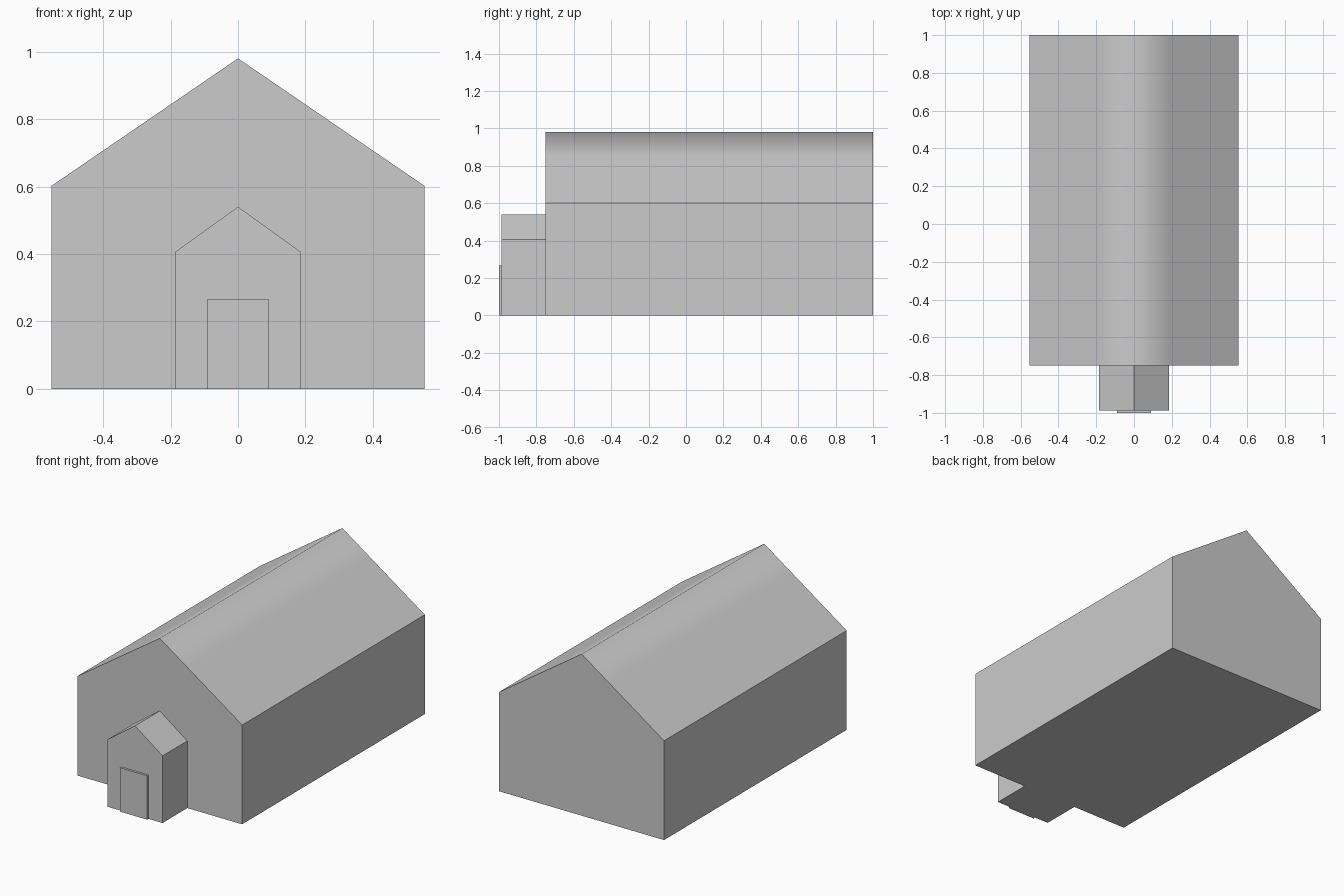
import bpy
import bmesh

cube = bpy.data.objects.get("Cube")
if cube:
    bpy.data.objects.remove(cube, do_unlink=True)

grey = bpy.data.materials.new("plain_grey")
grey.use_nodes = True
colour = (0.6, 0.6, 0.6, 1)
grey.diffuse_color = colour
grey.node_tree.nodes["Principled BSDF"].inputs["Base Color"].default_value = colour


def extrude_profile(name, half, front, back, soft_ridge=False):
    """Mirror a half outline (eave side up to the ridge) and extrude it along y."""
    outline = half + [(-x, z) for x, z in reversed(half) if x > 0]
    bm = bmesh.new()
    near = [bm.verts.new((x, front, z)) for x, z in outline]
    far = [bm.verts.new((x, back, z)) for x, z in outline]
    bm.faces.new(near)
    bm.faces.new(far[::-1])
    for i in range(len(outline)):
        j = (i + 1) % len(outline)
        bm.faces.new((near[i], far[i], far[j], near[j]))
    bmesh.ops.recalc_face_normals(bm, faces=bm.faces)

    # Only the roof slopes blend into each other, across the ridge
    bm.normal_update()
    for face in bm.faces:
        face.smooth = soft_ridge and 0.1 < face.normal.z < 0.99
    for edge in bm.edges:
        edge.smooth = all(face.smooth for face in edge.link_faces)

    mesh = bpy.data.meshes.new(name)
    bm.to_mesh(mesh)
    bm.free()
    mesh.materials.append(grey)
    obj = bpy.data.objects.new(name, mesh)
    bpy.context.collection.objects.link(obj)
    return obj


# Long gabled hall, with an extra roof line either side of the soft ridge
width, eave, ridge, ridge_band = 0.553, 0.602, 0.98, 0.185
band_height = ridge - (ridge - eave) * ridge_band / width
extrude_profile("main_hall",
                [(width, 0), (width, eave), (ridge_band, band_height), (0, ridge)],
                -0.75, 1.0, soft_ridge=True)

# Small gabled entrance porch
extrude_profile("porch", [(0.185, 0), (0.185, 0.407), (0, 0.54)], -0.987, -0.75)

# Thin door panel on the porch front
extrude_profile("door", [(0.091, 0), (0.091, 0.266)], -1.0, -0.987)
